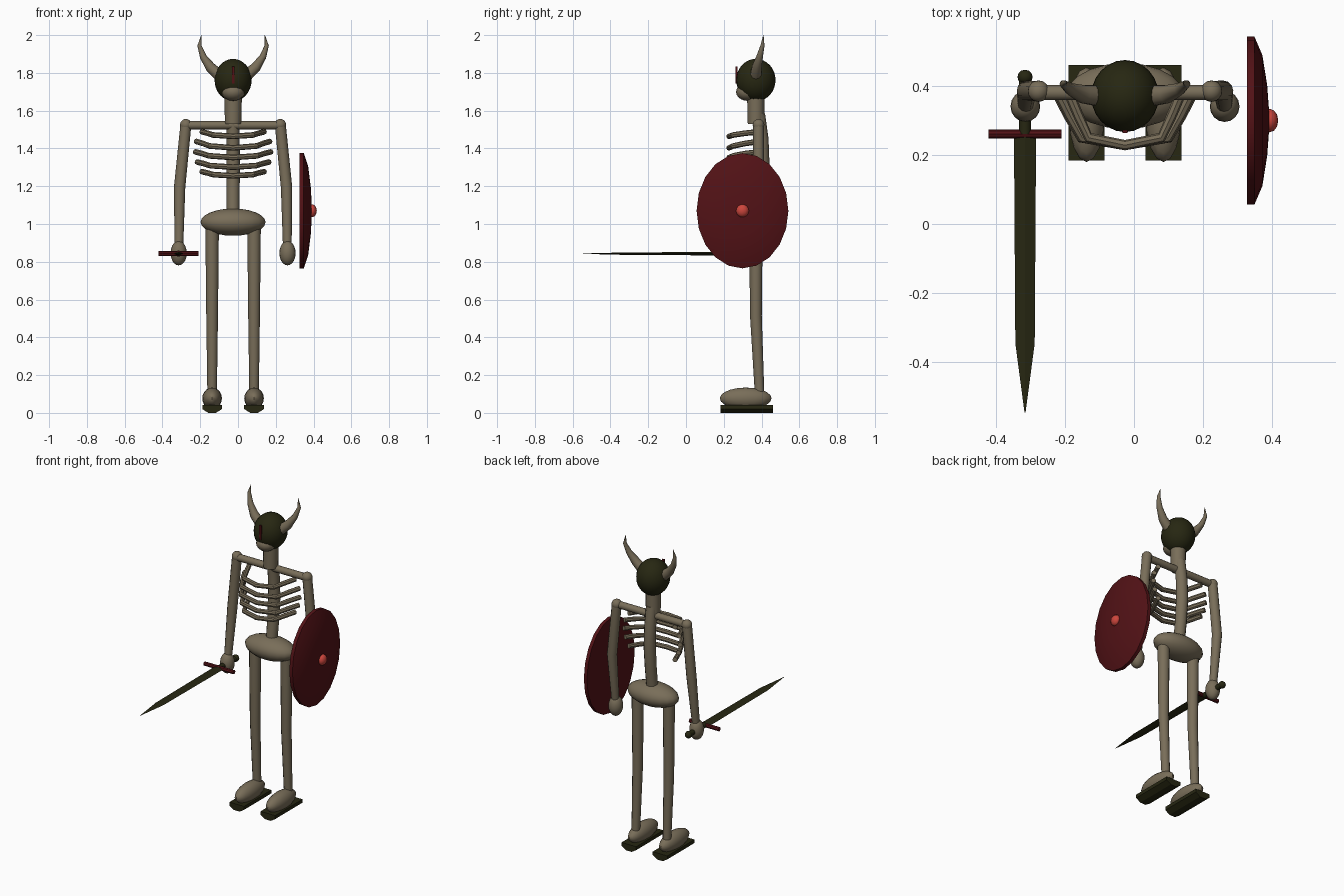
import bpy, bmesh, math
from mathutils import Vector

if "Cube" in bpy.data.objects:
    bpy.data.objects.remove(bpy.data.objects["Cube"])

CX = -0.026  # body centre line


def mat(name, col):
    m = bpy.data.materials.new(name)
    m.diffuse_color = (*col, 1)
    m.use_nodes = True
    m.node_tree.nodes["Principled BSDF"].inputs["Base Color"].default_value = m.diffuse_color
    return m


BONE = mat("bone", (0.19, 0.155, 0.10))
IRON = mat("dark_iron", (0.02, 0.02, 0.006))
RED = mat("deep_red", (0.085, 0.006, 0.008))
BOSS = mat("bright_red", (0.60, 0.06, 0.045))


def finish(bm, name, m, smooth=35):
    bmesh.ops.recalc_face_normals(bm, faces=bm.faces)
    me = bpy.data.meshes.new(name)
    bm.to_mesh(me)
    bm.free()
    me.materials.append(m)
    ob = bpy.data.objects.new(name, me)
    bpy.context.collection.objects.link(ob)
    if smooth:
        bpy.ops.object.select_all(action='DESELECT')
        ob.select_set(True)
        bpy.context.view_layer.objects.active = ob
        bpy.ops.object.shade_smooth_by_angle(angle=math.radians(smooth))
    return ob


def loft(name, rings, m, smooth=35):
    """Skin a list of closed rings and cap both ends."""
    bm = bmesh.new()
    vs = [[bm.verts.new(p) for p in r] for r in rings]
    n = len(rings[0])
    for a, b in zip(vs, vs[1:]):
        for i in range(n):
            j = (i + 1) % n
            bm.faces.new((a[i], a[j], b[j], b[i]))
    bm.faces.new(vs[0])
    bm.faces.new(vs[-1])
    return finish(bm, name, m, smooth)


def tube(name, pts, radii, m, sides=12, ref=(0, 1, 0)):
    """Tapered tube along a path."""
    pts = [Vector(p) for p in pts]
    rings = []
    for i, p in enumerate(pts):
        t = (pts[min(i + 1, len(pts) - 1)] - pts[max(i - 1, 0)]).normalized()
        u = t.cross(Vector(ref)).normalized()
        v = t.cross(u)
        rings.append([p + radii[i] * (math.cos(a) * u + math.sin(a) * v)
                      for a in (2 * math.pi * k / sides for k in range(sides))])
    return loft(name, rings, m, 40)


def ball(name, c, r, m, seg=16, rows=10):
    bm = bmesh.new()
    bmesh.ops.create_uvsphere(bm, u_segments=seg, v_segments=rows, radius=1)
    bmesh.ops.scale(bm, vec=r, verts=bm.verts)
    bmesh.ops.translate(bm, vec=c, verts=bm.verts)
    return finish(bm, name, m, 40)


def box(name, c, s, m):
    bm = bmesh.new()
    bmesh.ops.create_cube(bm, size=1)
    bmesh.ops.scale(bm, vec=s, verts=bm.verts)
    bmesh.ops.translate(bm, vec=c, verts=bm.verts)
    return finish(bm, name, m, 0)


# Head: helmet, jaw, nose plate
ball("helmet", (CX, 0.37, 1.762), (0.098, 0.104, 0.112), IRON, 24, 16)
ball("jaw", (CX, 0.325, 1.70), (0.06, 0.06, 0.048), BONE)
box("nose_plate", (CX, 0.267, 1.79), (0.014, 0.009, 0.09), RED)

# Neck, spine, collar bone and pelvis
tube("neck", [(CX, 0.37, 1.53), (CX, 0.37, 1.69)], [0.043, 0.047], BONE)
tube("spine", [(CX, 0.385, 1.58), (CX, 0.402, 1.45), (CX, 0.406, 1.32),
               (CX, 0.395, 1.18), (CX, 0.375, 1.02)],
     [0.034, 0.035, 0.036, 0.035, 0.034], BONE)
tube("collar_bone", [(CX - 0.25, 0.38, 1.523), (CX + 0.25, 0.38, 1.523)],
     [0.022, 0.022], BONE)
ball("pelvis", (CX, 0.37, 1.01), (0.172, 0.095, 0.072), BONE, 20, 12)

# Ribs: open hoops, sagging toward the front
for i, (w, ze, zc) in enumerate([(0.165, 1.488, 1.464), (0.195, 1.437, 1.403),
                                 (0.20, 1.382, 1.352), (0.19, 1.328, 1.301),
                                 (0.165, 1.277, 1.255)]):
    half = [(1, 0.385, ze), (0.82, 0.315, ze - 0.3 * (ze - zc)),
            (0.64, 0.25, zc + 0.3 * (ze - zc))]
    path = [(CX - w * a, y, z) for a, y, z in half] + [(CX, 0.228, zc)]
    path += [(CX + w * a, y, z) for a, y, z in reversed(half)]
    tube(f"rib_{i + 1}", path, [0.015] * 7, BONE, 8, (0, 0, 1))

# Paired parts
for s, side in ((-1, "right"), (1, "left")):
    X = lambda d: CX + s * d
    tube(f"{side}_horn", [(X(0.07), 0.37, 1.785), (X(0.12), 0.375, 1.83),
                          (X(0.158), 0.39, 1.885), (X(0.178), 0.405, 1.945),
                          (X(0.168), 0.41, 2.0)],
         [0.032, 0.027, 0.018, 0.011, 0.001], BONE, 10)
    ball(f"{side}_shoulder", (X(0.25), 0.384, 1.525), (0.031, 0.031, 0.031), BONE)
    tube(f"{side}_arm", [(X(0.25), 0.384, 1.525), (X(0.283), 0.385, 1.195),
                         (X(0.287), 0.345, 0.88)], [0.029, 0.030, 0.023], BONE)
    ball(f"{side}_hand", (X(0.288), 0.34, 0.846), (0.043, 0.045, 0.065), BONE)
    tube(f"{side}_leg", [(X(0.111), 0.37, 1.0), (X(0.111), 0.37, 0.515),
                         (X(0.111), 0.39, 0.09)], [0.036, 0.031, 0.025], BONE)
    ball(f"{side}_foot", (X(0.111), 0.316, 0.077), (0.052, 0.137, 0.057), BONE)
    # Sole with a shallow keel underneath
    prof = [(-0.052, 0.042), (-0.052, 0.02), (-0.02, 0.0),
            (0.02, 0.0), (0.052, 0.02), (0.052, 0.042)]
    loft(f"{side}_sole", [[(X(0.111) + x, y, z) for x, z in prof]
                          for y in (0.183, 0.46)], IRON, 0)

# Sword: diamond blade, guard, grip, pommel
SX, SZ = -0.315, 0.843
loft("blade", [[(SX - w, y, SZ), (SX, y, SZ + t), (SX + w, y, SZ), (SX, y, SZ - t)]
               for y, w, t in ((0.26, 0.032, 0.01), (-0.345, 0.028, 0.006),
                               (-0.545, 0.0015, 0.001))], IRON, 0)
tube("guard", [(SX - 0.105, 0.26, SZ), (SX + 0.105, 0.26, SZ)],
     [0.013, 0.013], RED, 8)
tube("grip", [(SX, 0.26, SZ), (SX, 0.43, SZ)], [0.017, 0.017], IRON, 10, (0, 0, 1))
ball("pommel", (SX, 0.425, SZ), (0.022, 0.021, 0.022), IRON, 12, 8)

# Oval shield with a domed outer face and a centre boss
SY, SH = 0.299, 1.07
loft("shield", [[(x, SY + 0.243 * f * math.cos(a), SH + 0.305 * f * math.sin(a))
                 for a in (2 * math.pi * k / 20 for k in range(20))]
                for x, f in ((0.326, 1), (0.348, 1), (0.371, 0.78),
                             (0.385, 0.42), (0.391, 0.08))], RED, 30)
ball("shield_boss", (0.392, SY, SH), (0.025, 0.034, 0.034), BOSS, 12, 8)
